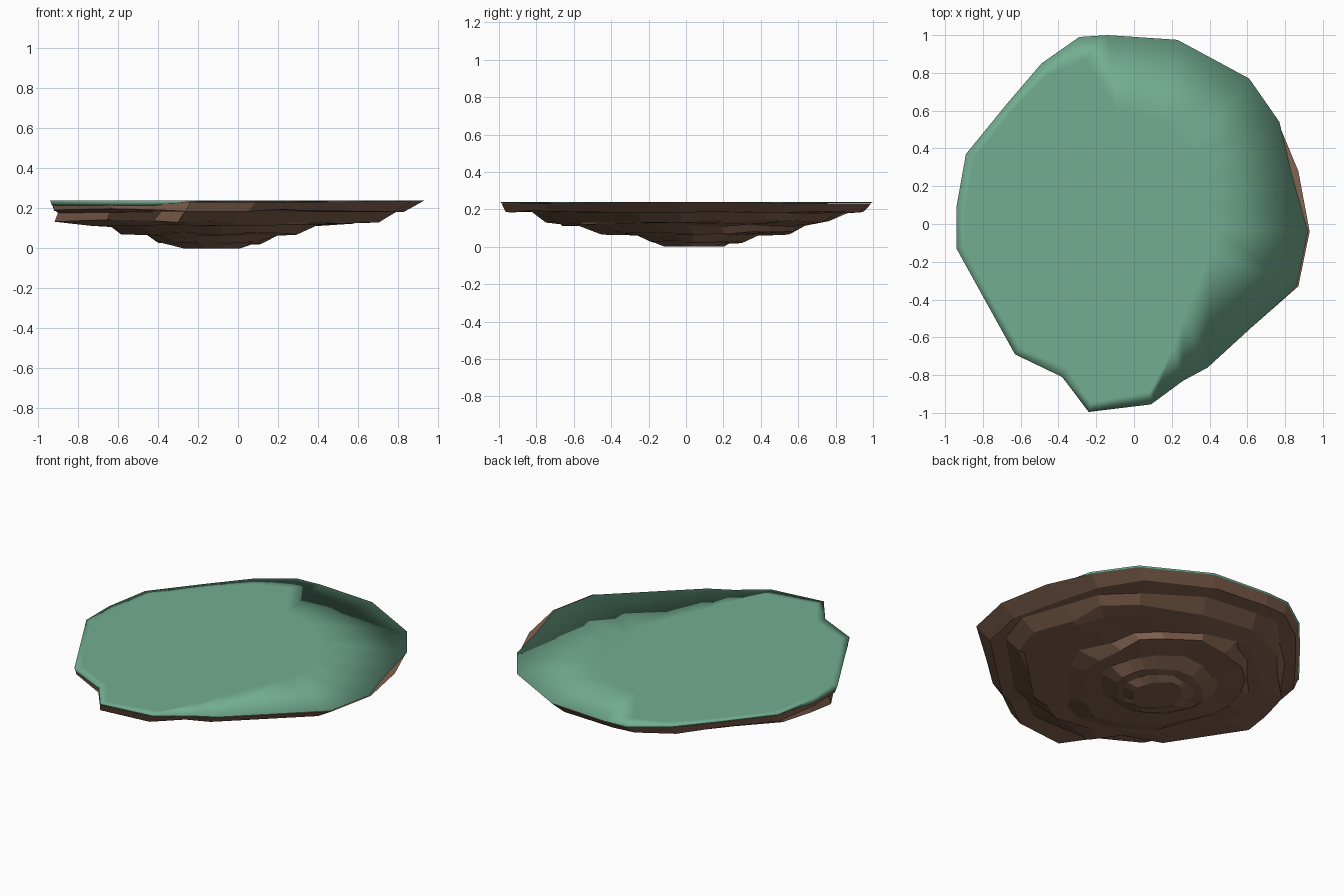
import bpy, bmesh, math, random

if "Cube" in bpy.data.objects:
    bpy.data.objects.remove(bpy.data.objects["Cube"])

random.seed(7)

# Irregular outline of the island seen from above
OUTLINE = [(-.94, .09), (-.89, .37), (-.67, .64), (-.49, .85), (-.29, .99), (-.14, 1.0),
           (.23, .975), (.61, .77), (.77, .54), (.83, .28), (.92, -.04), (.86, -.33),
           (.39, -.76), (.26, -.83), (.09, -.955), (-.24, -.995), (-.38, -.81),
           (-.63, -.69), (-.94, -.13)]
# How far out the level part of the turf reaches, per outline point
LEVEL = [.95, .95, .95, .93, .88, .6, .56, .5, .46, .45, .44, .47, .66, .8, .93, .95, .94, .95, .95]


def material(name, color):
    m = bpy.data.materials.new(name)
    m.diffuse_color = (*color, 1)
    m.use_nodes = True
    m.node_tree.nodes["Principled BSDF"].inputs["Base Color"].default_value = m.diffuse_color
    return m


def loft(name, rings, mat, smooth):
    """Skin a stack of closed rings (top to bottom) and cap both ends."""
    bm = bmesh.new()
    loops = [[bm.verts.new(p) for p in ring] for ring in rings]
    for a, b in zip(loops, loops[1:]):
        for i in range(len(a)):
            j = (i + 1) % len(a)
            bm.faces.new((a[i], a[j], b[j], b[i]))
    bm.faces.new(loops[0])
    bm.faces.new(loops[-1])
    bmesh.ops.recalc_face_normals(bm, faces=bm.faces)
    for f in bm.faces:
        f.smooth = smooth
    me = bpy.data.meshes.new(name)
    bm.to_mesh(me)
    bm.free()
    ob = bpy.data.objects.new(name, me)
    me.materials.append(mat)
    bpy.context.collection.objects.link(ob)
    return ob


green = material("turf", (.17, .42, .285))
brown = material("rock", (.23, .125, .08))

# Grass sheet: level centre, softly shaded rim and a short hanging lip
inner = [(x * s, y * s, .24) for (x, y), s in zip(OUTLINE, LEVEL)]
rim = [(x, y, .24) for x, y in OUTLINE]
lip = [(x * .99, y * .99, .215 if -.95 < x < -.3 and y < .1 else .233) for x, y in OUTLINE]
loft("grass_top", [inner, rim, lip], green, True)

# Terraced rock: z, x min, x max, y min, y max, roundness of each ledge
LEDGES = [(.19, -.92, .83, -.97, .95, .05),
          (.185, -.915, .80, -.84, .86, .15),
          (.137, -.90, .70, -.74, .74, .3),
          (.12, -.78, .63, -.68, .66, .5),
          (.115, -.65, .38, -.58, .62, .6),
          (.072, -.58, .31, -.45, .58, .7),
          (.065, -.46, .20, -.27, .38, .8),
          (.027, -.39, .12, -.20, .30, .8),
          (.024, -.34, .06, -.17, .24, .9),
          (.0, -.27, .01, -.11, .20, .9)]

# Rock edge, standing proud of the grass on the right side
rings = [[(x + (.04 if (x, y) == (.83, .28) else .01), y, .238) if x > .8
          else (x * .992, y * .992, .232) for x, y in OUTLINE]]
for k, (z, x0, x1, y0, y1, round_) in enumerate(LEDGES):
    ring = []
    last = k == len(LEDGES) - 1
    for x, y in OUTLINE:
        u, v = (x + .01) / .93, y
        r = math.hypot(u, v)
        m = (1 - round_) + round_ / r
        g = 1 if k == 0 else random.uniform(.93, 1.04)
        dz = 0 if last else random.uniform(-.009, .009)
        ring.append(((x0 + x1) / 2 + u * m * g * (x1 - x0) / 2,
                     (y0 + y1) / 2 + v * m * g * (y1 - y0) / 2, max(0, z + dz)))
    rings.append(ring)
loft("rock_base", rings, brown, False)
